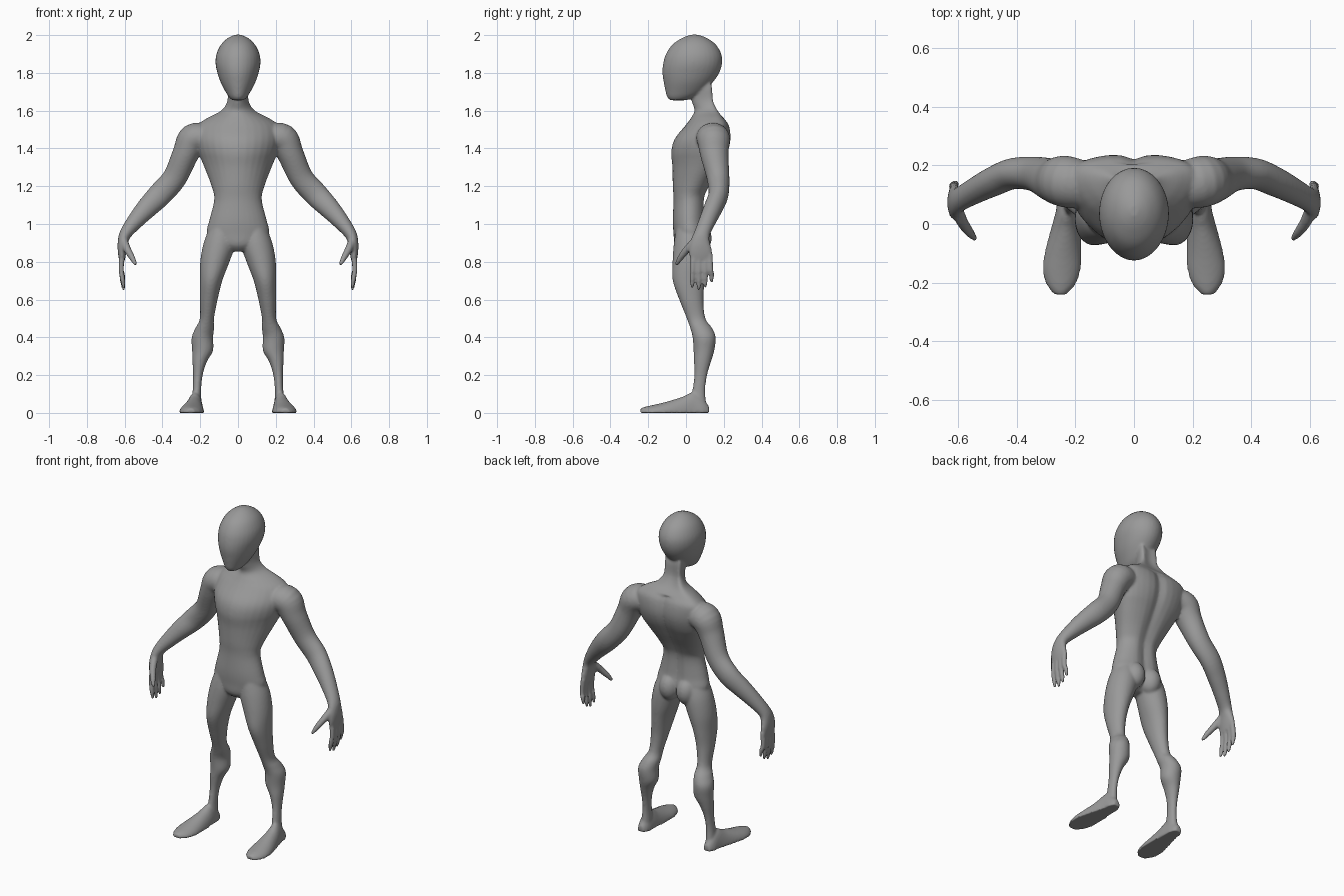
import bpy, bmesh, math
from mathutils import Vector, Matrix

X, Y, Z = Vector((1, 0, 0)), Vector((0, 1, 0)), Vector((0, 0, 1))
SIDES = 32
bm = bmesh.new()


def spline(rows, steps=5):
    """Smoothly interpolate between rows of numbers (Catmull-Rom)."""
    out = []
    for i in range(len(rows) - 1):
        a, b, c, d = (rows[max(0, min(len(rows) - 1, i + k))] for k in (-1, 0, 1, 2))
        for s in range(steps):
            t = s / steps
            out.append([0.5 * (2 * q + (r - p) * t + (2 * p - 5 * q + 4 * r - w) * t * t
                               + (3 * q - p - 3 * r + w) * t ** 3)
                        for p, q, r, w in zip(a, b, c, d)])
    return out + [list(rows[-1])]


def loft(rows, axes=None, side=1, shape=None):
    """Skin ellipses given as (x, y, z, radius u, radius v); side -1 mirrors in x."""
    rows = spline(rows)
    rings = []
    for i, (x, y, z, ru, rv) in enumerate(rows):
        if axes:
            u, v = axes
        else:
            d = Vector(rows[min(i + 1, len(rows) - 1)][:3]) - Vector(rows[max(i - 1, 0)][:3])
            d.normalize()
            v = (Y - d * d.dot(Y)).normalized()
            u = v.cross(d)
        ring = []
        for k in range(SIDES):
            a = math.tau * k / SIDES
            p = Vector((x, y, z)) + u * ru * math.cos(a) + v * rv * math.sin(a)
            if shape:
                p = shape(p, math.cos(a), math.sin(a))
            ring.append(bm.verts.new((p.x * side, p.y, p.z)))
        rings.append(ring)
    for lo, hi in zip(rings, rings[1:]):
        for k in range(SIDES):
            n = (k + 1) % SIDES
            bm.faces.new((lo[k], lo[n], hi[n], hi[k]))
    bm.faces.new(rings[0][::-1])
    bm.faces.new(rings[-1])


def levels(rows):
    """Horizontal sections given as (z, x min, x max, y front, y back)."""
    return [((a + b) / 2, (f + k) / 2, z, (b - a) / 2, (k - f) / 2) for z, a, b, f, k in rows]


def centred(rows):
    return levels([(z, -r, r, f, k) for z, r, f, k in rows])


def torso_shape(p, c, s):
    # sides swept back at the shoulders, groove along the spine
    w = max(0, min(1, (p.z - 1.15) / 0.2))
    p.y += 0.045 * w * c * c
    if s > 0 and p.z < 1.55:
        p.y -= 0.02 * math.exp(-(p.x / 0.035) ** 2)
    return p


def sole(p, c, s):
    p.z = max(p.z, 0)
    return p


# torso and neck
loft(centred([
    (0.855, 0.05, -0.03, 0.06), (0.89, 0.12, -0.06, 0.10), (0.95, 0.165, -0.066, 0.115),
    (1.02, 0.152, -0.07, 0.105), (1.13, 0.126, -0.066, 0.105), (1.2, 0.14, -0.07, 0.13),
    (1.3, 0.178, -0.072, 0.185), (1.38, 0.21, -0.078, 0.225), (1.45, 0.225, -0.06, 0.24),
    (1.52, 0.215, -0.005, 0.23), (1.56, 0.165, 0.025, 0.20), (1.6, 0.09, 0.045, 0.162),
    (1.65, 0.057, 0.03, 0.137), (1.72, 0.055, 0.02, 0.132), (1.76, 0.05, 0.02, 0.12)]),
    (X, Y), shape=torso_shape)

# head
loft(centred([
    (1.655, 0.03, -0.085, 0.0), (1.672, 0.048, -0.1, 0.05), (1.7, 0.066, -0.108, 0.095),
    (1.75, 0.092, -0.118, 0.142), (1.8, 0.109, -0.125, 0.176), (1.85, 0.119, -0.121, 0.191),
    (1.9, 0.114, -0.106, 0.187), (1.95, 0.09, -0.072, 0.158), (1.985, 0.053, -0.02, 0.11),
    (2.002, 0.015, 0.025, 0.065)]), (X, Y))

for side in (1, -1):
    # leg
    loft(levels([
        (0.98, 0.02, 0.15, -0.05, 0.09), (0.9, 0.012, 0.182, -0.064, 0.11),
        (0.8, 0.045, 0.2, -0.071, 0.11), (0.7, 0.083, 0.202, -0.07, 0.1),
        (0.6, 0.108, 0.202, -0.036, 0.092), (0.5, 0.127, 0.202, 0.004, 0.103),
        (0.45, 0.126, 0.225, 0.022, 0.138), (0.4, 0.132, 0.245, 0.035, 0.157),
        (0.33, 0.132, 0.243, 0.04, 0.15), (0.27, 0.165, 0.241, 0.042, 0.132),
        (0.2, 0.187, 0.238, 0.044, 0.112), (0.12, 0.195, 0.24, 0.034, 0.102),
        (0.04, 0.192, 0.25, 0.02, 0.108)]), (X, Y), side)

    # foot
    loft([((a + b) / 2, y, 0, (b - a) / 2, h) for y, a, b, h in (
        (0.122, 0.205, 0.245, 0.035), (0.09, 0.19, 0.26, 0.075), (0.04, 0.186, 0.268, 0.11),
        (-0.02, 0.182, 0.285, 0.085), (-0.1, 0.179, 0.306, 0.06), (-0.16, 0.182, 0.312, 0.045),
        (-0.21, 0.2, 0.298, 0.034), (-0.242, 0.23, 0.272, 0.024))], (X, Z), side, sole)

    # arm and palm
    loft([
        (0.16, 0.13, 1.455, 0.07, 0.08), (0.235, 0.145, 1.45, 0.082, 0.088),
        (0.278, 0.15, 1.37, 0.07, 0.075), (0.335, 0.17, 1.245, 0.064, 0.06),
        (0.412, 0.172, 1.157, 0.064, 0.053), (0.48, 0.145, 1.087, 0.056, 0.05),
        (0.54, 0.115, 1.02, 0.045, 0.045), (0.594, 0.085, 0.95, 0.033, 0.042),
        (0.61, 0.075, 0.9, 0.027, 0.053), (0.614, 0.077, 0.85, 0.022, 0.062),
        (0.614, 0.082, 0.81, 0.016, 0.056)], None, side)

    # four fingers
    for base, tip, low in ((0.038, 0.033, 0.66), (0.07, 0.068, 0.65),
                           (0.1, 0.102, 0.663), (0.126, 0.136, 0.69)):
        loft([(0.613, base, 0.84, 0.015, 0.016), (0.618, (base + tip) / 2, 0.76, 0.014, 0.014),
              (0.61, tip, low + 0.04, 0.013, 0.013), (0.604, tip, low, 0.008, 0.008)], None, side)

    # thumb
    loft([(0.605, 0.05, 0.91, 0.022, 0.022), (0.585, 0.005, 0.865, 0.02, 0.02),
          (0.56, -0.03, 0.82, 0.016, 0.016), (0.541, -0.052, 0.783, 0.009, 0.009)], None, side)

    # buttock
    bmesh.ops.create_uvsphere(
        bm, u_segments=32, v_segments=16, radius=1,
        matrix=Matrix.Translation((0.058 * side, 0.07, 0.925))
        @ Matrix.Diagonal((0.06, 0.066, 0.08, 1)))

bmesh.ops.recalc_face_normals(bm, faces=bm.faces)
mesh = bpy.data.meshes.new("body")
bm.to_mesh(mesh)
bm.free()
body = bpy.data.objects.new("body", mesh)
bpy.context.collection.objects.link(body)

skin = bpy.data.materials.new("grey skin")
skin.diffuse_color = (0.32, 0.32, 0.32, 1)
mesh.materials.append(skin)

# fuse the parts into one skin and soften the joins
remesh = body.modifiers.new("fuse", 'REMESH')
remesh.mode = 'VOXEL'
remesh.voxel_size = 0.007
remesh.use_smooth_shade = True
soften = body.modifiers.new("soften", 'SMOOTH')
soften.factor = 0.5
soften.iterations = 7
bpy.context.view_layer.objects.active = body
body.select_set(True)
for name in ("fuse", "soften"):
    bpy.ops.object.modifier_apply(modifier=name)
bpy.ops.object.shade_smooth()
